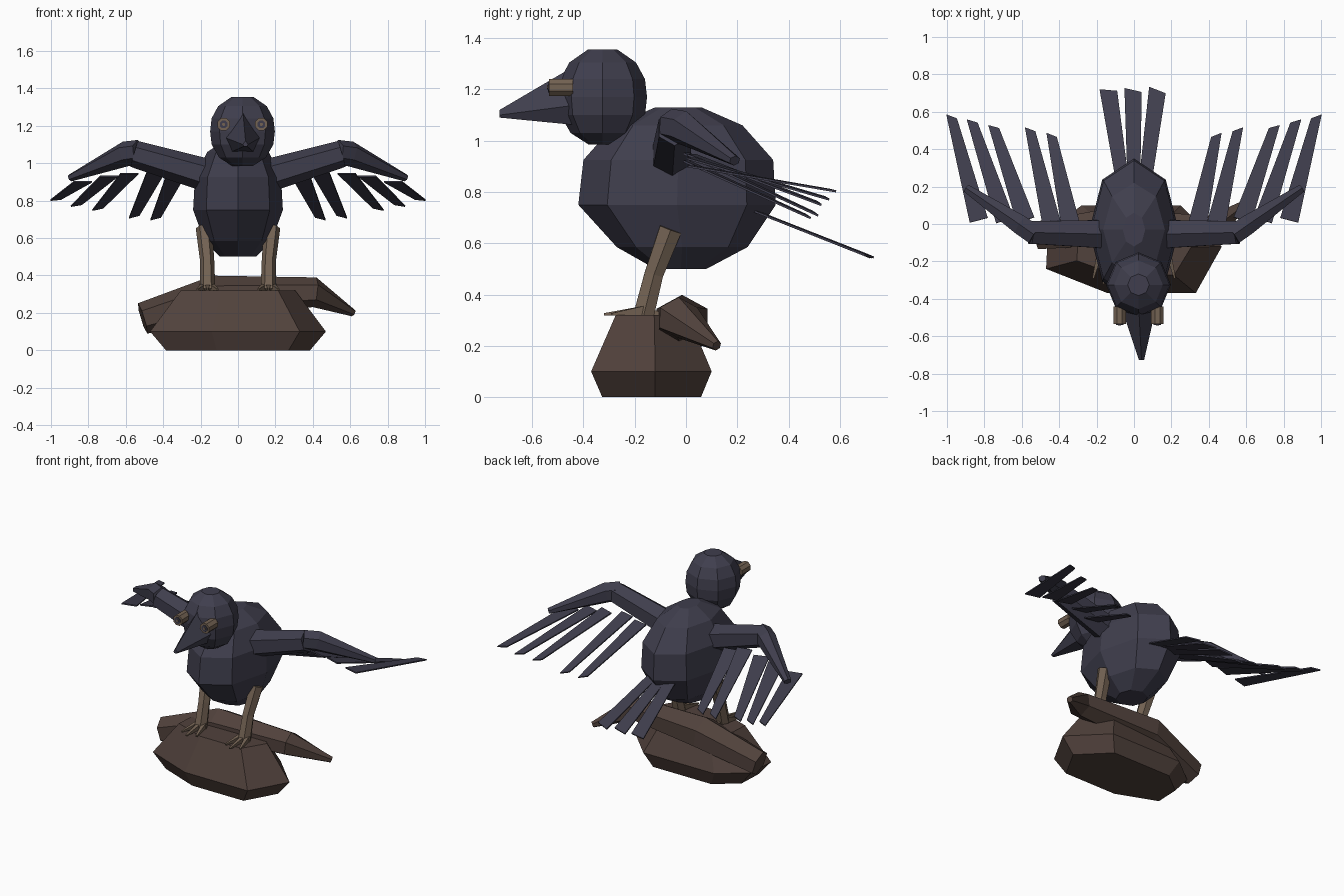
import bpy, bmesh, math
from mathutils import Vector

if "Cube" in bpy.data.objects:
    bpy.data.objects.remove(bpy.data.objects["Cube"])


def material(name, rgb):
    m = bpy.data.materials.new(name)
    m.diffuse_color = (*rgb, 1)
    m.use_nodes = True
    m.node_tree.nodes["Principled BSDF"].inputs["Base Color"].default_value = m.diffuse_color
    return m


PLUMAGE = material("dark_plumage", (0.050, 0.048, 0.074))
ROCK = material("brown_rock", (0.082, 0.054, 0.045))
HORN = material("tan_horn", (0.175, 0.125, 0.088))


def loft(name, rings, mat):
    """Skin a list of equal-sized point rings and cap both ends."""
    bm = bmesh.new()
    rows = [[bm.verts.new(p) for p in r] for r in rings]
    n = len(rows[0])
    for a, b in zip(rows, rows[1:]):
        for i in range(n):
            j = (i + 1) % n
            bm.faces.new((a[i], a[j], b[j], b[i]))
    bm.faces.new(rows[0])
    bm.faces.new(rows[-1])
    bmesh.ops.recalc_face_normals(bm, faces=bm.faces[:])
    me = bpy.data.meshes.new(name)
    bm.to_mesh(me)
    bm.free()
    me.materials.append(mat)
    ob = bpy.data.objects.new(name, me)
    bpy.context.collection.objects.link(ob)
    return ob


def ellipse(cx, cy, z, rx, ry, n):
    return [(cx + rx * math.sin(2 * math.pi * i / n),
             cy - ry * math.cos(2 * math.pi * i / n), z) for i in range(n)]


def beam(name, path, sizes, mat, n=6, turn=0.0):
    """Tapered n-sided limb; sizes are (half width, half height) per point."""
    pts = [Vector(p) for p in path]
    rings = []
    for i, (p, (w, h)) in enumerate(zip(pts, sizes)):
        t = (pts[min(i + 1, len(pts) - 1)] - pts[max(i - 1, 0)]).normalized()
        ref = Vector((0, 0, 1)) if abs(t.z) < 0.8 else Vector((0, -1, 0))
        side = t.cross(ref).normalized()
        up = side.cross(t)
        angles = [turn + 2 * math.pi * k / n for k in range(n)]
        rings.append([p + side * w * math.cos(a) + up * h * math.sin(a) for a in angles])
    return loft(name, rings, mat)


def feather(name, base, tip, wb, wt, skew=0.0):
    """Thin flat plate with a slanted tip."""
    b, t = Vector(base), Vector(tip)
    d = (t - b).normalized()
    s = d.cross(Vector((0, 0, 1))).normalized()
    up = s.cross(d) * 0.004
    rings = []
    for p, w, k in ((b, wb, 0), (t, wt, skew)):
        l, r = p - s * w / 2 + d * k, p + s * w / 2 - d * k
        rings.append([l - up, r - up, r + up, l + up])
    return loft(name, rings, PLUMAGE)


# Body: z, back-to-front extents, half width
body = [(0.50, -0.12, 0.08, 0.095), (0.585, -0.27, 0.24, 0.18),
        (0.75, -0.42, 0.35, 0.24), (0.925, -0.40, 0.34, 0.23),
        (1.06, -0.28, 0.22, 0.165), (1.13, -0.12, 0.06, 0.06)]
loft("body", [ellipse(0, (a + b) / 2, z, w, (b - a) / 2, 8) for z, a, b, w in body], PLUMAGE)

# Head, turned very slightly to one side
HX, HY = 0.024, -0.325
head = [(0.985, 0.055), (1.03, 0.125), (1.10, 0.165), (1.17, 0.173),
        (1.24, 0.165), (1.305, 0.13), (1.355, 0.058)]
loft("head", [ellipse(HX, HY, z, r, r, 8) for z, r in head], PLUMAGE)

# Beak: section half width, bottom, shoulder and ridge heights
beak = []
for x, y, w, zb, zm, zt in ((HX, -0.42, 0.10, 1.06, 1.14, 1.30),
                            (0.04, -0.727, 0.014, 1.09, 1.10, 1.12)):
    beak.append([(x - w * 0.6, y, zb), (x + w * 0.6, y, zb), (x + w, y, zm),
                 (x, y, zt), (x - w, y, zm)])
loft("beak", beak, PLUMAGE)

# Eyes: tan rim with a dark disc and a small tan centre
for side, ex in (("left", -0.077), ("right", 0.125)):
    for part, r, y0, y1, mat in (("rim", 0.036, -0.44, -0.535, HORN),
                                 ("pupil", 0.022, -0.53, -0.539, PLUMAGE),
                                 ("glint", 0.009, -0.535, -0.542, HORN)):
        beam(f"{side}_eye_{part}", [(ex, y0, 1.208), (ex, y1, 1.208)],
             [(r, r)] * 2, mat, 8, math.pi / 8)

# Tail feathers
for name, xb, xt in (("left", -0.05, -0.137), ("middle", 0, -0.005), ("right", 0.05, 0.125)):
    feather(f"tail_feather_{name}", (xb, 0.15, 0.772), (xt, 0.715, 0.549), 0.065, 0.092, 0.012)

# Flight feathers: base, tip
quills = [((0.83, 0.02, 0.90), (0.975, 0.575, 0.805)),
          ((0.69, 0.02, 0.93), (0.865, 0.55, 0.775)),
          ((0.58, 0.02, 0.945), (0.75, 0.52, 0.755)),
          ((0.44, 0.00, 0.95), (0.555, 0.505, 0.715)),
          ((0.34, 0.00, 0.92), (0.44, 0.475, 0.705))]

for side, s in (("left", -1), ("right", 1)):
    def m(*p):
        return (s * p[0], p[1], p[2])

    # Wing arm, elbow to wrist, and feathers
    beam(f"{side}_upper_wing", [m(0.13, -0.055, 0.925), m(0.555, -0.045, 1.05)],
         [(0.088, 0.09), (0.07, 0.072)], PLUMAGE, 6, math.pi / 6)
    beam(f"{side}_forewing", [m(0.53, -0.06, 1.06), m(0.60, -0.01, 1.05), m(0.895, 0.19, 0.922)],
         [(0.06, 0.065), (0.06, 0.068), (0.025, 0.02)], PLUMAGE, 6, math.pi / 6)
    for i, (b, t) in enumerate(quills):
        feather(f"{side}_wing_feather_{i + 1}", m(*b), m(*t), 0.10, 0.05, -s * 0.018)

    # Leg with a bent ankle
    beam(f"{side}_leg", [m(0.182, -0.06, 0.655), m(0.165, -0.125, 0.48), m(0.163, -0.165, 0.32)],
         [(0.044, 0.05), (0.038, 0.042), (0.042, 0.046)], HORN, 6)

    # Three front toes and a short rear claw
    for i, (dx, ty) in enumerate(((-0.055, -0.29), (0, -0.32), (0.055, -0.29))):
        beam(f"{side}_toe_{i + 1}", [m(0.163 + dx * 0.4, -0.16, 0.338), m(0.163 + dx, ty, 0.323)],
             [(0.02, 0.026), (0.007, 0.006)], HORN, 4, math.pi / 4)
    beam(f"{side}_rear_claw", [m(0.163, -0.14, 0.33), m(0.163, -0.07, 0.318)],
         [(0.018, 0.02), (0.006, 0.006)], HORN, 4, math.pi / 4)

# Boulder
outline = [(-0.47, -0.24), (-0.14, -0.37), (0.33, -0.37), (0.47, -0.12),
           (0.25, 0.10), (-0.28, 0.10), (-0.46, -0.04)]
loft("boulder", [[(x * fx, -0.13 + (y + 0.13) * fy, z) for x, y in outline]
                 for z, fx, fy in ((0, 0.82, 0.82), (0.10, 1, 1), (0.32, 0.65, 0.6))], ROCK)

# Fallen log leaning across the boulder, tapering to a broken tip
beam("log", [(-0.51, -0.06, 0.17), (-0.12, -0.015, 0.29), (0.41, -0.03, 0.31), (0.615, 0.12, 0.20)],
     [(0.085, 0.085), (0.115, 0.11), (0.085, 0.08), (0.02, 0.02)], ROCK, 6, math.pi / 6)
